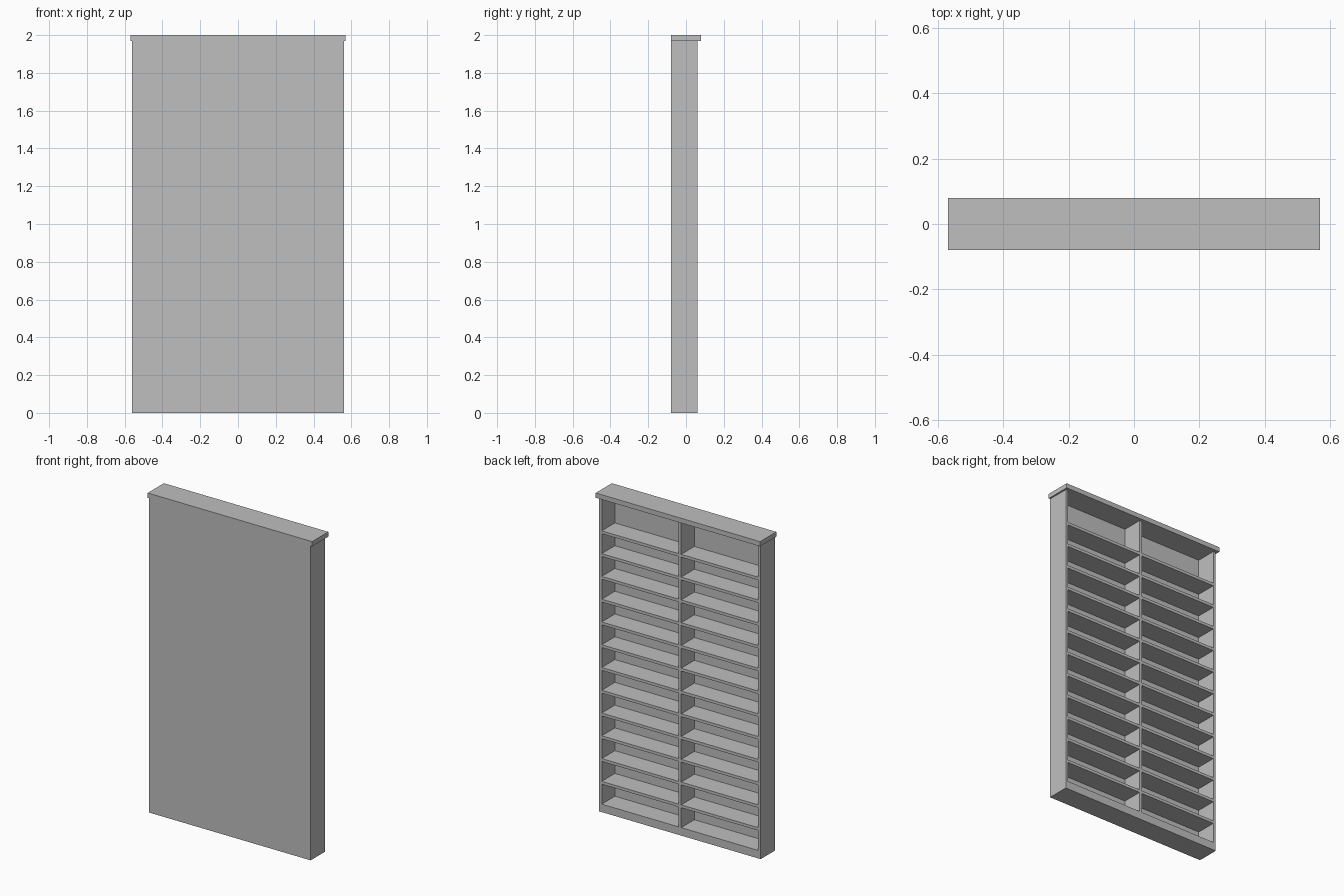
import bpy

if "Cube" in bpy.data.objects:
    bpy.data.objects.remove(bpy.data.objects["Cube"])

grey = bpy.data.materials.new("light grey")
grey.diffuse_color = (0.52, 0.52, 0.52, 1)
grey.use_nodes = True
grey.node_tree.nodes["Principled BSDF"].inputs["Base Color"].default_value = grey.diffuse_color


def box(name, x, y, z):
    """Box from (min, max) pairs along each axis."""
    bpy.ops.mesh.primitive_cube_add(size=1)
    ob = bpy.context.object
    ob.name = name
    for i, (lo, hi) in enumerate((x, y, z)):
        ob.location[i] = (lo + hi) / 2
        ob.scale[i] = hi - lo
    bpy.ops.object.transform_apply(location=True, rotation=False, scale=True)
    ob.data.materials.append(grey)
    return ob


W, FRONT, BACK = 0.56, -0.08, 0.06      # half width and depth of the case
BOARD, PANEL = 0.018, 0.01              # board and panel thickness
BASE, TOP = 0.05, 1.97                  # top of base, underside of cap
SHELVES, STEP = 12, 0.1427
INNER = FRONT + PANEL

# Closed panel, cap and base
box("panel", (-W, W), (FRONT, INNER), (0, TOP))
box("cap", (-0.57, 0.57), (-0.08, 0.08), (TOP, 2.0))

# Uprights
box("divider", (-BOARD / 2, BOARD / 2), (INNER, BACK), (0, TOP))
for side, s in (("left", -1), ("right", 1)):
    outer, inner, mid = s * W, s * (W - BOARD), s * BOARD / 2
    box(side + "_side", sorted((inner, outer)), (INNER, BACK), (0, TOP))
    bay = sorted((mid, inner))
    box(side + "_base", bay, (INNER, BACK), (0, BASE))
    # Evenly spaced shelves in each bay
    for i in range(1, SHELVES + 1):
        z = BASE + i * STEP
        box(f"{side}_shelf_{i}", bay, (INNER, BACK), (z - BOARD, z))
